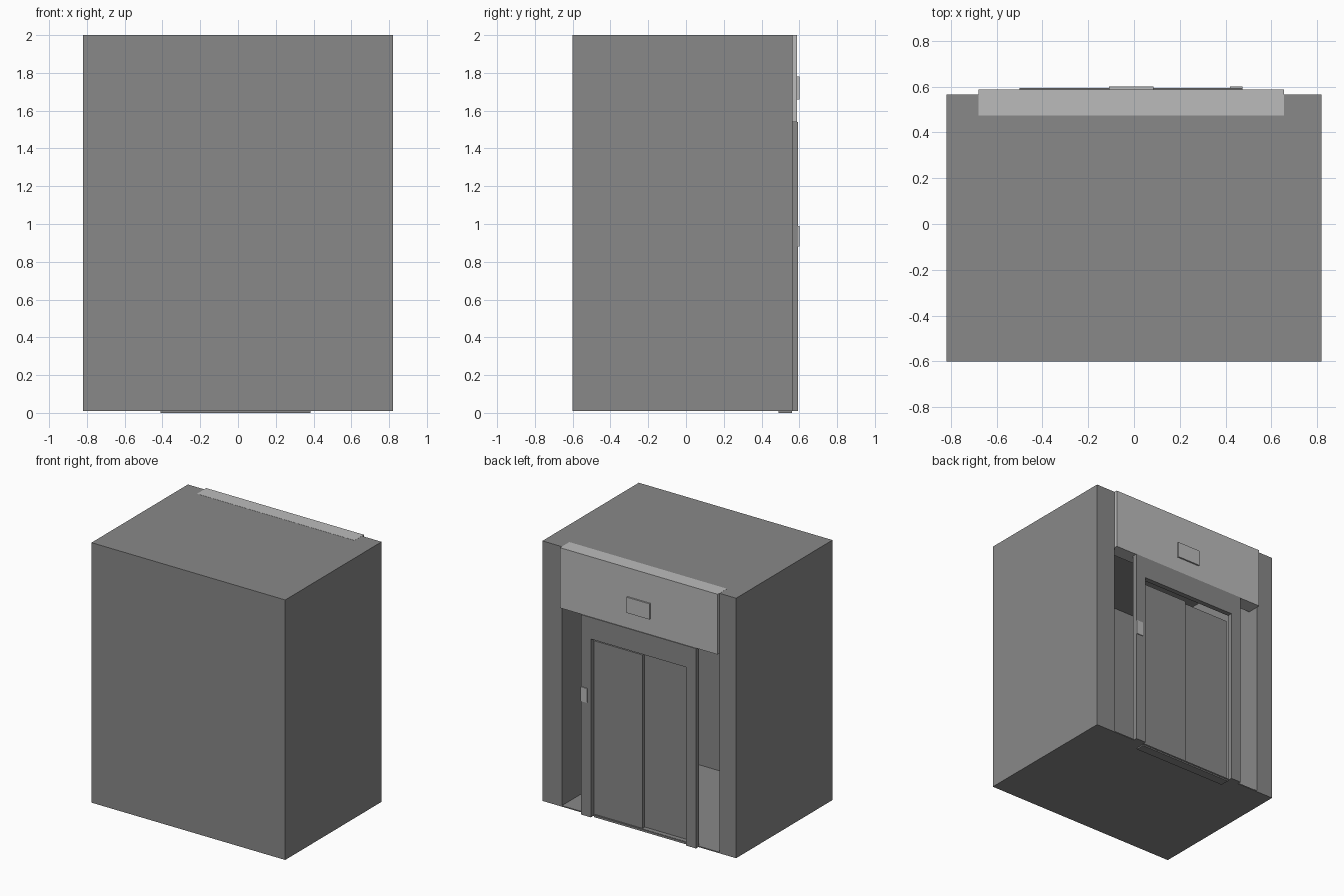
import bpy
import bmesh

old = bpy.data.objects.get("Cube")
if old:
    bpy.data.objects.remove(old, do_unlink=True)


def material(name, value):
    mat = bpy.data.materials.new(name)
    mat.use_nodes = True
    colour = (value, value, value, 1)
    mat.diffuse_color = colour
    mat.node_tree.nodes["Principled BSDF"].inputs["Base Color"].default_value = colour
    return mat


dark = material("mid grey", 0.25)
light = material("light grey", 0.5)


def obj_from(bm, name, mat):
    mesh = bpy.data.meshes.new(name)
    bmesh.ops.recalc_face_normals(bm, faces=bm.faces)
    bm.to_mesh(mesh)
    bm.free()
    mesh.materials.append(mat)
    obj = bpy.data.objects.new(name, mesh)
    bpy.context.collection.objects.link(obj)
    return obj


def box(name, x, y, z, mat):
    """Box from its low and high limit on each axis."""
    bm = bmesh.new()
    bmesh.ops.create_cube(bm, size=1)
    for v in bm.verts:
        v.co = [lim[0] if c < 0 else lim[1] for c, lim in zip(v.co, (x, y, z))]
    return obj_from(bm, name, mat)


def extruded(name, outline, y, mat):
    """Front outline in x and z, extruded along y."""
    bm = bmesh.new()
    face = bm.faces.new([bm.verts.new((px, y[0], pz)) for px, pz in outline])
    new = bmesh.ops.extrude_face_region(bm, geom=[face])["geom"]
    verts = [g for g in new if isinstance(g, bmesh.types.BMVert)]
    bmesh.ops.translate(bm, verts=verts, vec=(0, y[1] - y[0], 0))
    return obj_from(bm, name, mat)


# Hollow shaft, open on the door side
shaft = box("shaft", (-0.82, 0.82), (-0.6, 0.565), (0.01, 2.0), dark)
cutter = box("shaft_cutter", (-0.68, 0.655), (-0.53, 0.7), (0.018, 1.86), dark)
cutter.hide_render = True
cutter.hide_viewport = True
cut = shaft.modifiers.new("hollow", 'BOOLEAN')
cut.operation = 'DIFFERENCE'
cut.solver = 'EXACT'
cut.object = cutter

# Header panel above the entrance, with its display
box("header_panel", (-0.68, 0.655), (0.475, 0.588), (1.54, 2.001), light)
box("floor_display", (-0.11, 0.085), (0.58, 0.6), (1.66, 1.78), light)

# Door surround: two jambs and a lintel as one arch
extruded("door_frame", [(-0.5, 0.01), (-0.5, 1.54), (0.475, 1.54), (0.475, 0.01),
                        (0.39, 0.01), (0.39, 1.375), (-0.415, 1.375), (-0.415, 0.01)],
         (0.555, 0.594), dark)
box("call_button_plate", (0.42, 0.473), (0.59, 0.6), (0.88, 0.99), light)

# Two sliding panels on staggered tracks, above the sill
box("front_door_panel", (-0.02, 0.4), (0.53, 0.554), (0.016, 1.347), dark)
box("rear_door_panel", (-0.425, 0.0), (0.502, 0.526), (0.016, 1.347), dark)
box("door_sill", (-0.41, 0.385), (0.49, 0.56), (0.0, 0.02), dark)
